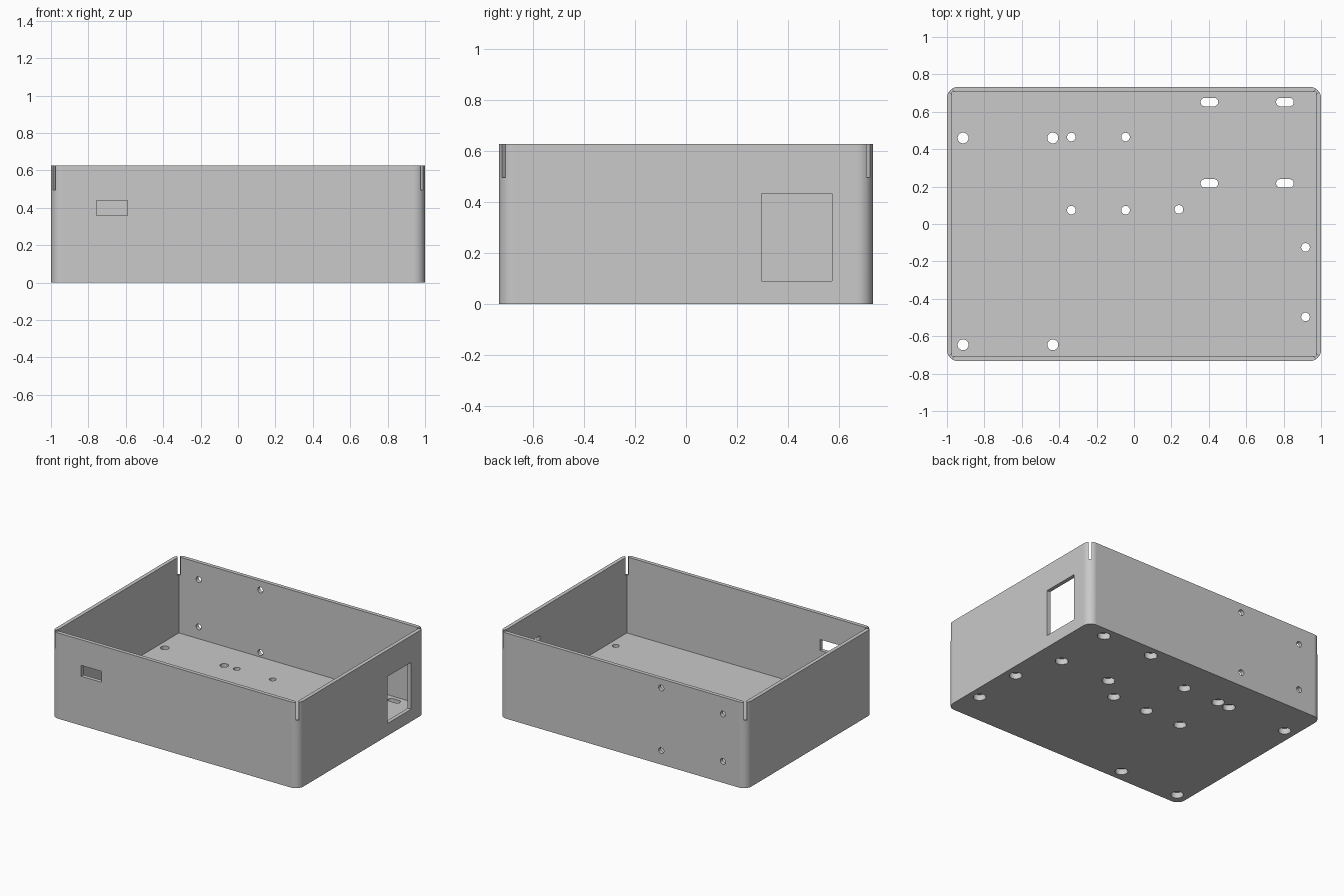
import bpy, bmesh, math
from mathutils import Matrix

if "Cube" in bpy.data.objects:
    bpy.data.objects.remove(bpy.data.objects["Cube"], do_unlink=True)

HX, HY, H = 1.0, 0.733, 0.627      # half width, half depth, height
WALL, FLOOR, RADIUS = 0.028, 0.07, 0.06

grey = bpy.data.materials.new("plain grey")
grey.use_nodes = True
colour = (0.585, 0.585, 0.585, 1)
grey.diffuse_color = colour
grey.node_tree.nodes["Principled BSDF"].inputs["Base Color"].default_value = colour


def make(name, bm):
    mesh = bpy.data.meshes.new(name)
    bmesh.ops.recalc_face_normals(bm, faces=bm.faces)
    bm.to_mesh(mesh)
    bm.free()
    obj = bpy.data.objects.new(name, mesh)
    bpy.context.collection.objects.link(obj)
    return obj


def block(name, x, y, z, turn=0.0):
    """Box from (min, max) pairs, turned about its own upright axis."""
    bm = bmesh.new()
    bmesh.ops.create_cube(bm, size=1)
    spans = (x, y, z)
    mid = [(a + b) / 2 for a, b in spans]
    size = [b - a for a, b in spans]
    bm.transform(Matrix.Translation(mid) @ Matrix.Rotation(turn, 4, "Z")
                 @ Matrix.Diagonal((*size, 1)))
    return make(name, bm)


def prism(name, outline, z0, z1):
    """Upright prism over a 2D outline."""
    bm = bmesh.new()
    face = bm.faces.new([bm.verts.new((x, y, z0)) for x, y in outline])
    top = bmesh.ops.extrude_face_region(bm, geom=[face])["geom"]
    verts = [v for v in top if isinstance(v, bmesh.types.BMVert)]
    bmesh.ops.translate(bm, verts=verts, vec=(0, 0, z1 - z0))
    return make(name, bm)


def rounded(cx, cy, hx, hy, r, steps):
    """Outline of a rectangle with rounded corners."""
    points = []
    for k, (sx, sy) in enumerate([(1, 1), (-1, 1), (-1, -1), (1, -1)]):
        for i in range(steps + 1):
            a = (k + i / steps) * math.pi / 2
            p = (cx + sx * (hx - r) + r * math.cos(a),
                 cy + sy * (hy - r) + r * math.sin(a))
            if not points or math.dist(p, points[-1]) > 1e-5:
                points.append(p)
    if math.dist(points[0], points[-1]) < 1e-5:
        points.pop()
    return points


def drill(x, y, r, z0, z1):
    return prism("drill", rounded(x, y, r, r, r, 8), z0, z1)


# Tray body with rounded upright corners
body = prism("enclosure_tray", rounded(0, 0, HX, HY, RADIUS, 10), 0, H)
cutters = [block("cavity", (WALL - HX, HX - WALL), (WALL - HY, HY - WALL), (FLOOR, 1))]

# Diagonal slots at the top of the four corners
for sx in (-1, 1):
    for sy in (-1, 1):
        cx, cy = sx * (HX - WALL), sy * (HY - WALL)
        cutters.append(block("corner_slot", (cx - 0.06, cx + 0.06),
                             (cy - 0.01, cy + 0.01), (0.495, 1),
                             sx * sy * math.pi / 4))

# Openings in the front and right walls
cutters.append(block("front_window", (-0.756, -0.592), (-0.8, -0.65), (0.36, 0.44)))
cutters.append(block("side_window", (0.9, 1.1), (0.297, 0.573), (0.09, 0.433)))

# Floor screw holes and slots, each with a round recess underneath
large = [(x, y) for x in (-0.914, -0.434) for y in (0.46, -0.646)]
small = [(-0.335, 0.465), (-0.045, 0.465), (-0.335, 0.074), (-0.045, 0.074),
         (0.24, 0.078), (0.917, -0.125), (0.917, -0.497)]
slots = [(x, y) for x in (0.403, 0.807) for y in (0.652, 0.217)]
for holes, hx, r in ((large, 0.029, 0.029), (small, 0.023, 0.023), (slots, 0.047, 0.023)):
    for x, y in holes:
        cutters.append(prism("floor_hole", rounded(x, y, hx, r, r, 8), -0.1, 0.1))
        cutters.append(drill(x, y, 0.042, -0.1, 0.042))

# Round holes through the back wall
for x, z in [(-0.812, 0.157), (-0.812, 0.503), (-0.313, 0.102), (-0.313, 0.56)]:
    hole = drill(0, 0, 0.021, -0.1, 0.1)
    hole.data.transform(Matrix.Translation((x, HY, z)) @ Matrix.Rotation(math.pi / 2, 4, "X"))
    cutters.append(hole)

# Cut everything out of the body
bpy.ops.object.select_all(action="DESELECT")
bpy.context.view_layer.objects.active = body
body.select_set(True)
for cutter in cutters:
    cutter.hide_render = True
    mod = body.modifiers.new("cut", "BOOLEAN")
    mod.operation, mod.solver, mod.object = "DIFFERENCE", "EXACT", cutter
    bpy.ops.object.modifier_apply(modifier=mod.name)
    bpy.data.objects.remove(cutter, do_unlink=True)

# Colour and clean smooth shading
body.data.materials.clear()
body.data.materials.append(grey)
bpy.ops.object.shade_smooth_by_angle(angle=math.radians(30))
body.modifiers.new("even_shading", "WEIGHTED_NORMAL").keep_sharp = True
